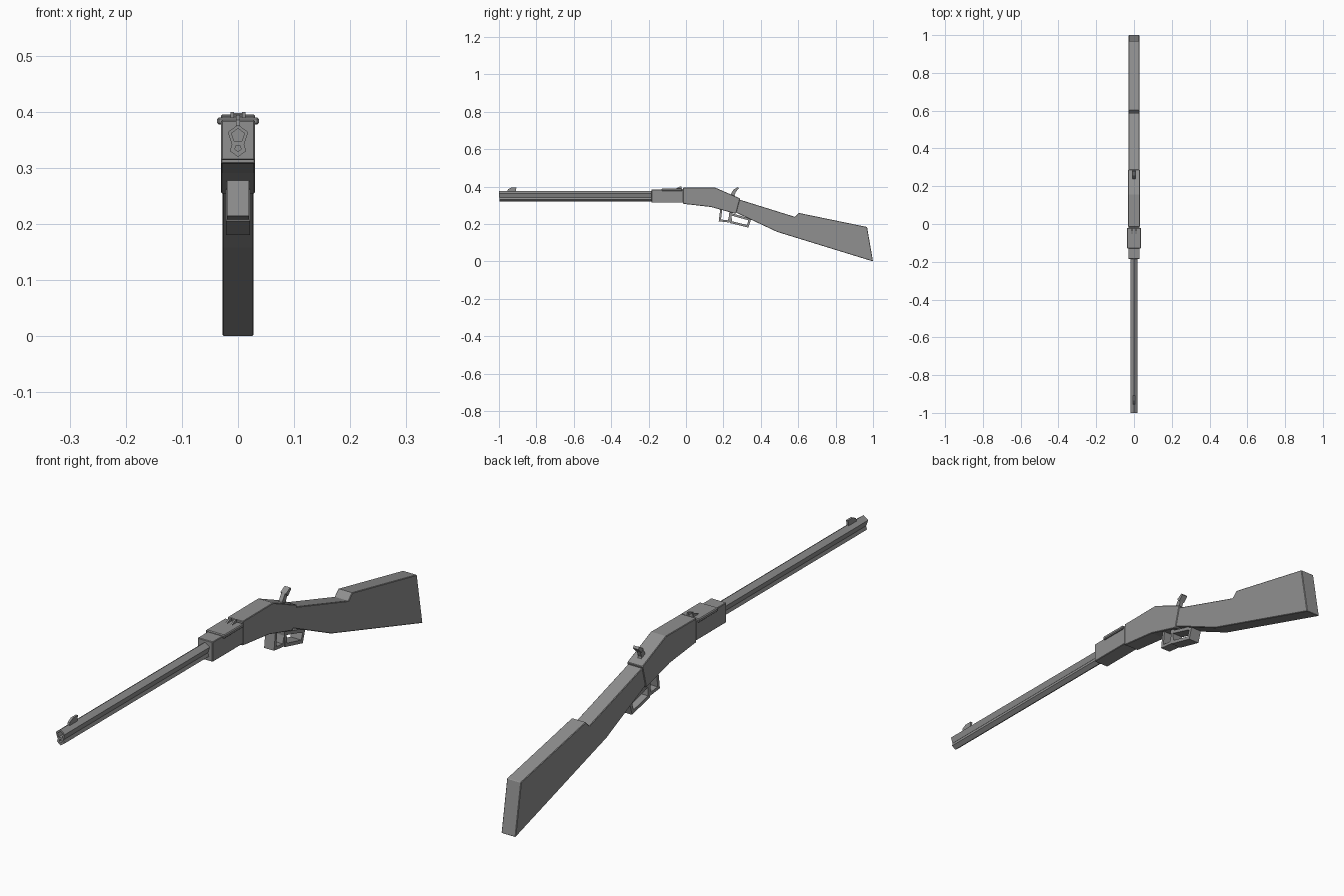
import bpy, bmesh, math
from mathutils import Vector

if "Cube" in bpy.data.objects:
    bpy.data.objects.remove(bpy.data.objects["Cube"])

gunmetal = bpy.data.materials.new("dark_grey")
gunmetal.diffuse_color = (0.28, 0.28, 0.28, 1)
gunmetal.use_nodes = True
gunmetal.node_tree.nodes["Principled BSDF"].inputs["Base Color"].default_value = gunmetal.diffuse_color


def finish(name, bm, bevel=0.0):
    bmesh.ops.recalc_face_normals(bm, faces=bm.faces)
    me = bpy.data.meshes.new(name)
    bm.to_mesh(me)
    bm.free()
    me.materials.append(gunmetal)
    ob = bpy.data.objects.new(name, me)
    bpy.context.collection.objects.link(ob)
    if bevel:
        mod = ob.modifiers.new("Bevel", "BEVEL")
        mod.width, mod.segments = bevel, 1
        mod.limit_method, mod.angle_limit = "ANGLE", math.radians(60)
    return ob


def prism(name, pts, hw, bevel=0.0, x=0.0):
    """Side (y, z) outline extruded across x."""
    bm = bmesh.new()
    face = bm.faces.new([bm.verts.new((x - hw, y, z)) for y, z in pts])
    ext = bmesh.ops.extrude_face_region(bm, geom=[face])
    bmesh.ops.translate(bm, vec=(2 * hw, 0, 0),
                        verts=[v for v in ext["geom"] if isinstance(v, bmesh.types.BMVert)])
    # the start face stays as the opposite cap
    if not face.is_valid:
        bmesh.ops.holes_fill(bm, edges=bm.edges)
    return finish(name, bm, bevel)


def box(name, y0, y1, z0, z1, hw, bevel=0.0, x=0.0):
    return prism(name, [(y0, z0), (y1, z0), (y1, z1), (y0, z1)], hw, bevel, x)


def strap(name, path, thick, hw):
    """Flat bar of constant thickness bent along a side (y, z) path."""
    p = [Vector(q) for q in path]
    left, right = [], []
    for i, q in enumerate(p):
        a = (q - p[i - 1]).normalized() if i else (p[1] - q).normalized()
        b = (p[i + 1] - q).normalized() if i < len(p) - 1 else a
        n = Vector((-(a + b).y, (a + b).x)).normalized()
        off = n * (thick / 2 / max(0.4, n.dot(Vector((-a.y, a.x)))))
        left.append(q + off)
        right.append(q - off)
    bm = bmesh.new()
    rings = [[bm.verts.new((x, s.x, s.y)) for x, s in ((-hw, l), (hw, l), (hw, r), (-hw, r))]
             for l, r in zip(left, right)]
    for a, b in zip(rings, rings[1:]):
        for k in range(4):
            bm.faces.new((a[k], a[k - 1], b[k - 1], b[k]))
    bm.faces.new(rings[0])
    bm.faces.new(rings[-1])
    return finish(name, bm)


def tube(name, r, z, y0, y1, bore, turn):
    """Five-sided tube with a shallow bore at the muzzle."""
    bm = bmesh.new()
    rings = []
    for rad, y in ((r, y1), (r, y0), (bore, y0), (bore, y0 + 0.03)):
        rings.append([bm.verts.new((rad * math.cos(t), y, z + rad * math.sin(t)))
                      for t in [turn + k * math.tau / 5 for k in range(5)]])
    for a, b in zip(rings, rings[1:]):
        for k in range(5):
            bm.faces.new((a[k], a[k - 1], b[k - 1], b[k]))
    bm.faces.new(rings[0])
    bm.faces.new(rings[-1])
    return finish(name, bm)


# barrel and magazine tube
tube("barrel", 0.019, 0.358, -1.0, -0.15, 0.012, math.pi / 2)
tube("magazine_tube", 0.0155, 0.335, -0.998, -0.15, 0.006, -math.pi / 2)

# front sight blade
prism("front_sight", [(-0.955, 0.372), (-0.91, 0.372), (-0.907, 0.394), (-0.935, 0.394), (-0.952, 0.385)], 0.004)

# forend with cover plate and notched rear sight
box("forend", -0.185, -0.014, 0.314, 0.385, 0.030, 0.002)
box("cover_plate", -0.13, -0.02, 0.377, 0.390, 0.037, 0.003)
for s in (-1, 1):
    prism("rear_sight_" + ("left" if s < 0 else "right"),
          [(-0.06, 0.387), (-0.024, 0.387), (-0.024, 0.4), (-0.034, 0.4)], 0.003, x=s * 0.01)

# receiver
prism("receiver", [(-0.016, 0.308), (0.134, 0.291), (0.267, 0.254), (0.289, 0.337),
                   (0.155, 0.395), (-0.016, 0.394)], 0.0305, 0.002)

# stock with raised comb
prism("stock", [(0.265, 0.262), (0.487, 0.158), (1.0, 0.0), (0.968, 0.184), (0.604, 0.259),
                (0.583, 0.238), (0.284, 0.331)], 0.028, 0.002)

# hammer with a wider curved spur
prism("hammer", [(0.225, 0.33), (0.266, 0.33), (0.26, 0.356), (0.268, 0.375),
                 (0.256, 0.386), (0.243, 0.366)], 0.007)
prism("hammer_spur", [(0.266, 0.372), (0.284, 0.391), (0.278, 0.398), (0.254, 0.384)], 0.011)

# lever: small trigger guard in front, longer finger loop behind
strap("trigger_guard", [(0.19, 0.29), (0.181, 0.219), (0.228, 0.214), (0.242, 0.265), (0.24, 0.28)], 0.011, 0.0195)
strap("finger_loop", [(0.236, 0.262), (0.24, 0.210), (0.330, 0.188), (0.341, 0.224), (0.24, 0.252)], 0.012, 0.0215)
